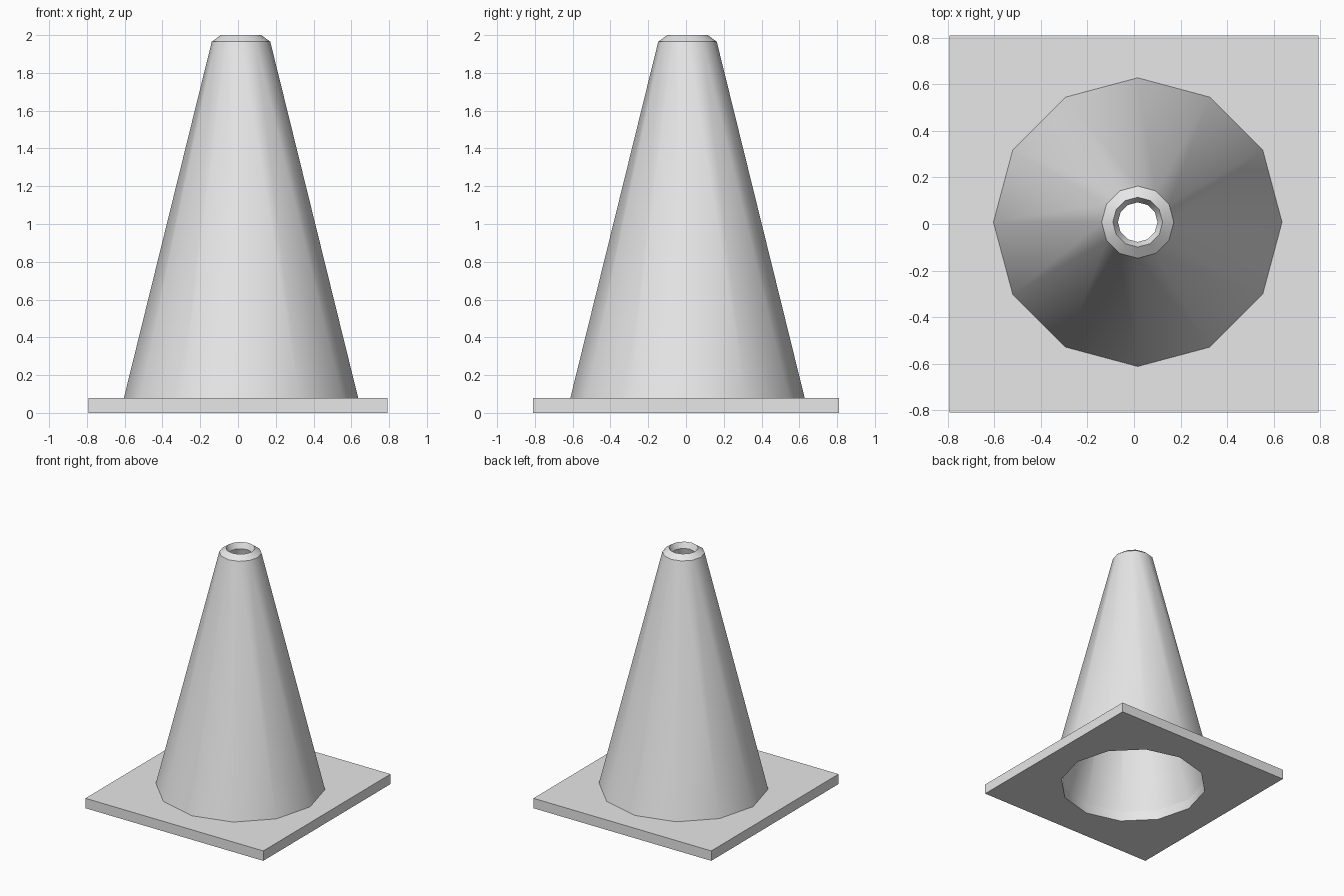
import bpy, bmesh
from math import cos, sin, pi, radians

cube = bpy.data.objects.get("Cube")
if cube:
    bpy.data.objects.remove(cube, do_unlink=True)

SIDES = 12
CENTRE = (0.016, 0.008, 0)
BASE_TOP = 0.08
HOLE = 0.55

grey = bpy.data.materials.new("light grey")
grey.use_nodes = True
grey.diffuse_color = (0.8, 0.8, 0.8, 1)
grey.node_tree.nodes["Principled BSDF"].inputs["Base Color"].default_value = grey.diffuse_color


def lathe(name, profile):
    """Revolve a closed (radius, height) profile into a solid ring."""
    bm = bmesh.new()
    rings = []
    for i in range(SIDES):
        a = 2 * pi * i / SIDES
        rings.append([bm.verts.new((r * cos(a), r * sin(a), z)) for r, z in profile])
    for i, ring in enumerate(rings):
        following = rings[(i + 1) % SIDES]
        for j in range(len(profile)):
            k = (j + 1) % len(profile)
            bm.faces.new((ring[j], following[j], following[k], ring[k]))
    bmesh.ops.recalc_face_normals(bm, faces=bm.faces)
    mesh = bpy.data.meshes.new(name)
    bm.to_mesh(mesh)
    bm.free()
    obj = bpy.data.objects.new(name, mesh)
    obj.location = CENTRE
    bpy.context.collection.objects.link(obj)
    mesh.materials.append(grey)
    return obj


def activate(obj):
    bpy.ops.object.select_all(action='DESELECT')
    obj.select_set(True)
    bpy.context.view_layer.objects.active = obj


# Hollow cone with a bevelled rim; its foot is buried in the base
cone = lathe("cone_shell", [
    (HOLE, BASE_TOP), (0.085, 1.955), (0.107, 2.0),
    (0.155, 1.965), (0.62, BASE_TOP), (0.6, 0.04)])

# Square base plate
bpy.ops.mesh.primitive_cube_add(size=1, location=(0, 0, BASE_TOP / 2))
base = bpy.context.object
base.name = "base_plate"
base.scale = (1.585, 1.62, BASE_TOP)
bpy.ops.object.transform_apply(location=False, rotation=False, scale=True)
base.data.materials.append(grey)

# Opening through the base, matching the inside of the cone
bpy.ops.mesh.primitive_cylinder_add(vertices=SIDES, radius=HOLE, depth=1, location=CENTRE)
cutter = bpy.context.object
cutter.name = "hole_cutter"
cutter.hide_render = True
cutter.data.materials.append(grey)
activate(base)
cut = base.modifiers.new("hole", 'BOOLEAN')
cut.operation = 'DIFFERENCE'
cut.solver = 'EXACT'
cut.object = cutter
bpy.ops.object.modifier_apply(modifier=cut.name)
bpy.data.objects.remove(cutter, do_unlink=True)

for part in (cone, base):
    activate(part)
    bpy.ops.object.shade_smooth_by_angle(angle=radians(35))
